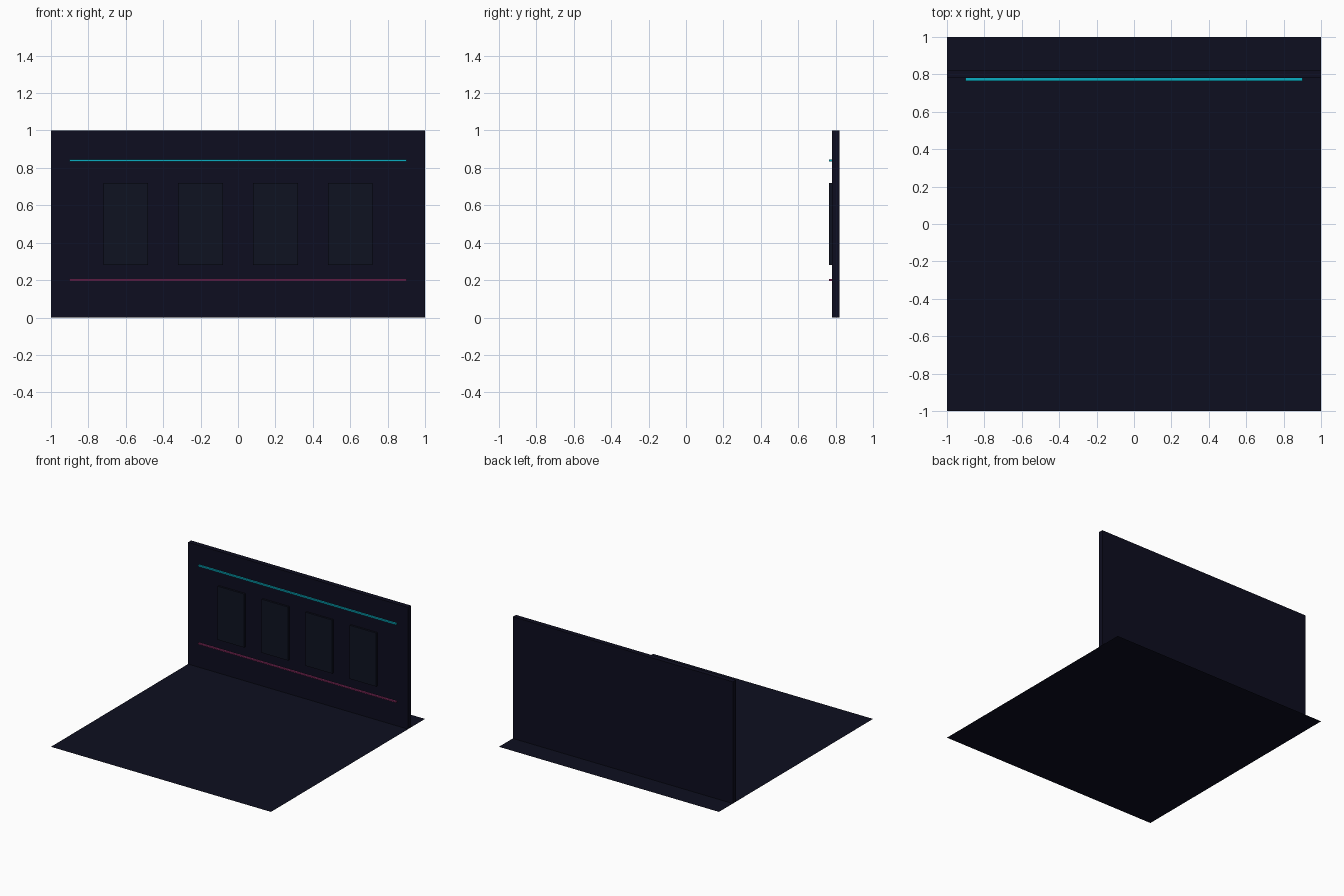
import bpy

if "Cube" in bpy.data.objects:
    bpy.data.objects.remove(bpy.data.objects["Cube"])


def material(name, rgb):
    m = bpy.data.materials.new(name)
    m.diffuse_color = (*rgb, 1.0)
    m.use_nodes = True
    m.node_tree.nodes["Principled BSDF"].inputs["Base Color"].default_value = m.diffuse_color
    return m


FLOOR = material("floor navy", (0.004, 0.0045, 0.014))
WALL = material("wall navy", (0.004, 0.004, 0.014))
PANEL = material("panel navy", (0.0045, 0.006, 0.015))
CYAN = material("cyan glow", (0.003, 0.43, 0.55))
PINK = material("magenta glow", (0.28, 0.03, 0.14))


def box(name, mat, x, y, z):
    """Box from (min, max) ranges along each axis."""
    ranges = (x, y, z)
    bpy.ops.mesh.primitive_cube_add(size=1, location=[(a + b) / 2 for a, b in ranges])
    o = bpy.context.object
    o.name = name
    o.scale = [b - a for a, b in ranges]
    bpy.ops.object.transform_apply(location=False, rotation=False, scale=True)
    o.data.materials.append(mat)
    return o


# Flat floor
bpy.ops.mesh.primitive_plane_add(size=2)
floor = bpy.context.object
floor.name = "floor"
floor.data.materials.append(FLOOR)

# Back wall
box("back_wall", WALL, (-1, 1), (0.78, 0.82), (0, 1))

# Four raised wall panels
for i in range(4):
    cx = -0.6 + 0.4 * i
    box(f"wall_panel_{i + 1}", PANEL, (cx - 0.12, cx + 0.12), (0.765, 0.785), (0.28, 0.72))

# Light strips above and below the panels
box("upper_light_strip", CYAN, (-0.9, 0.9), (0.765, 0.785), (0.834, 0.846))
box("lower_light_strip", PINK, (-0.9, 0.9), (0.765, 0.785), (0.195, 0.205))
